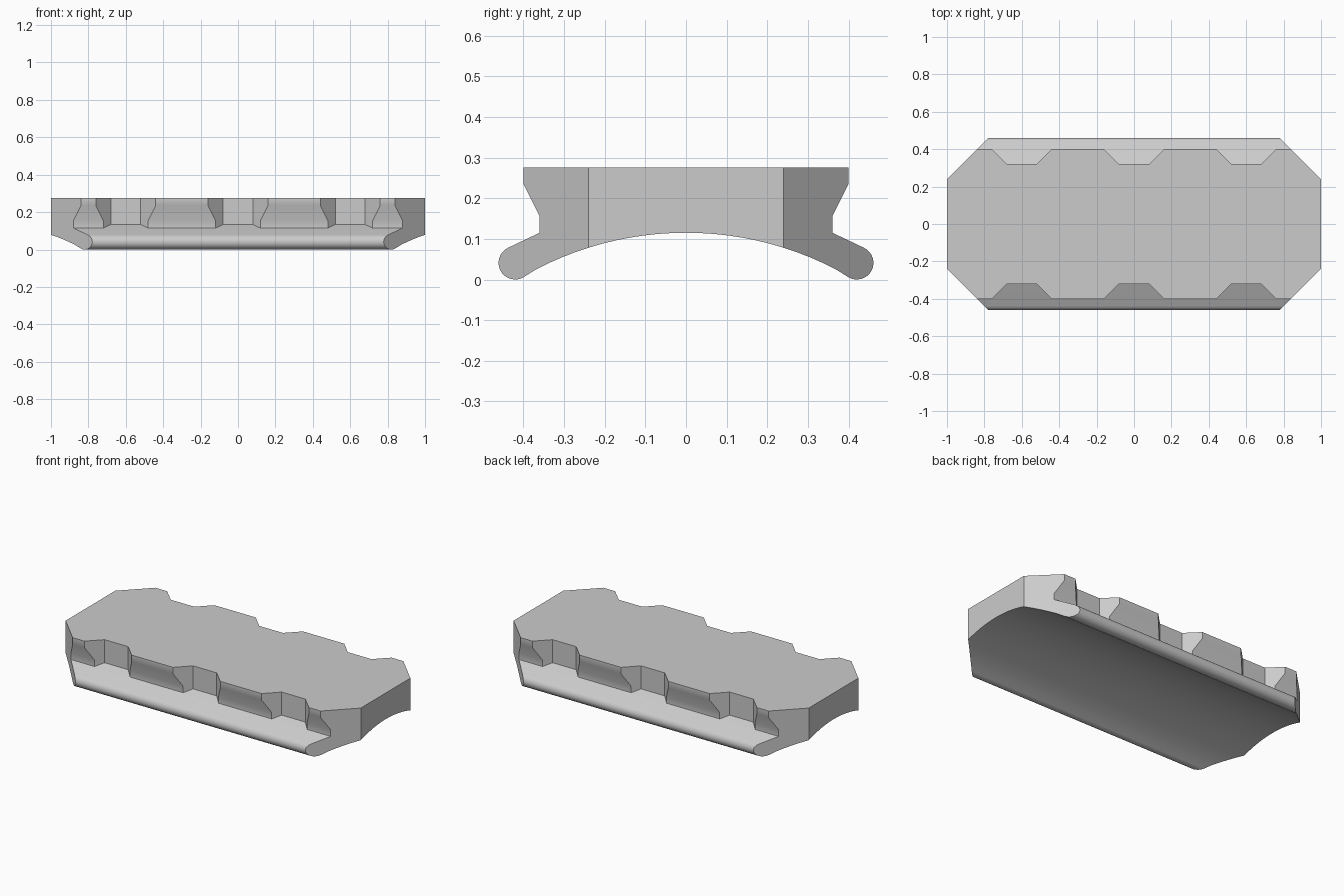
import bpy, bmesh, math
from mathutils import Vector

cube = bpy.data.objects.get("Cube")
if cube:
    bpy.data.objects.remove(cube, do_unlink=True)

grey = bpy.data.materials.new("plain grey")
grey.use_nodes = True
colour = (0.6, 0.6, 0.6, 1)
grey.diffuse_color = colour
grey.node_tree.nodes["Principled BSDF"].inputs["Base Color"].default_value = colour


def add_object(name, bm):
    bmesh.ops.recalc_face_normals(bm, faces=bm.faces)
    mesh = bpy.data.meshes.new(name)
    bm.to_mesh(mesh)
    bm.free()
    mesh.materials.append(grey)
    obj = bpy.data.objects.new(name, mesh)
    bpy.context.collection.objects.link(obj)
    return obj


# Cross-section: top edge, waist, sloped flange, rounded lip, arched underside
LIP_Y, LIP_R, ARCH_TOP = 0.42, 0.041, 0.115
ARCH_R = 0.8
WAIST_Y, WAIST_Z = 0.36, 0.115
half = [(0.4, 0.275), (0.4, 0.235), (WAIST_Y, 0.155), (WAIST_Y, WAIST_Z)]
for i in range(17):
    a = math.radians(63.5 - i * (63.5 + 120) / 16)
    half.append((LIP_Y + LIP_R * math.cos(a), LIP_R + LIP_R * math.sin(a)))
arch_end = math.asin(half[-1][0] / ARCH_R)
for i in range(1, 12):
    a = arch_end * (1 - i / 12)
    half.append((ARCH_R * math.sin(a), ARCH_TOP - ARCH_R * (1 - math.cos(a))))
profile = half + [(0, ARCH_TOP)] + [(-y, z) for y, z in reversed(half)]

# Long extruded body
bm = bmesh.new()
end = bm.faces.new([bm.verts.new((-1, y, z)) for y, z in profile])
swept = bmesh.ops.extrude_face_region(bm, geom=[end])["geom"]
bmesh.ops.translate(bm, vec=(2, 0, 0),
                    verts=[v for v in swept if isinstance(v, bmesh.types.BMVert)])

# Four chamfered corners
for sx in (-1, 1):
    for sy in (-1, 1):
        cut = bmesh.ops.bisect_plane(
            bm, geom=bm.verts[:] + bm.edges[:] + bm.faces[:],
            plane_co=Vector((sx, sy * 0.24, 0)), plane_no=Vector((sx, sy, 0)),
            clear_outer=True)["geom_cut"]
        bmesh.ops.contextual_create(
            bm, geom=[e for e in cut if isinstance(e, bmesh.types.BMEdge)])
body = add_object("grip_block", bm)

# Tapered notches, their floors continuing the flange slope
lip_top = half[4]
slope = (lip_top[1] - WAIST_Z) / (lip_top[0] - WAIST_Y)


def floor_z(y):
    return WAIST_Z + slope * (y - WAIST_Y) - 0.0003


section = [(0.32, floor_z(0.32)), (0.361, floor_z(0.361)), (0.5, 0.13),
           (0.5, 0.35), (0.32, 0.35)]
bm = bmesh.new()
for centre in (-0.6, 0, 0.6):
    for side in (-1, 1):
        rings = [[bm.verts.new((centre + s * (0.08 + y - 0.32), side * y, z))
                  for y, z in section] for s in (-1, 1)]
        left, right = rings
        bm.faces.new(left)
        bm.faces.new(right)
        for i in range(len(section)):
            j = (i + 1) % len(section)
            bm.faces.new((left[i], left[j], right[j], right[i]))
cutter = add_object("notch_cutter", bm)
cutter.hide_render = True

mod = body.modifiers.new("notches", "BOOLEAN")
mod.operation = "DIFFERENCE"
mod.solver = "EXACT"
mod.object = cutter
bpy.ops.object.select_all(action="DESELECT")
bpy.context.view_layer.objects.active = body
body.select_set(True)
bpy.ops.object.modifier_apply(modifier=mod.name)
bpy.data.objects.remove(cutter, do_unlink=True)

bpy.ops.object.shade_smooth_by_angle(angle=math.radians(30))
